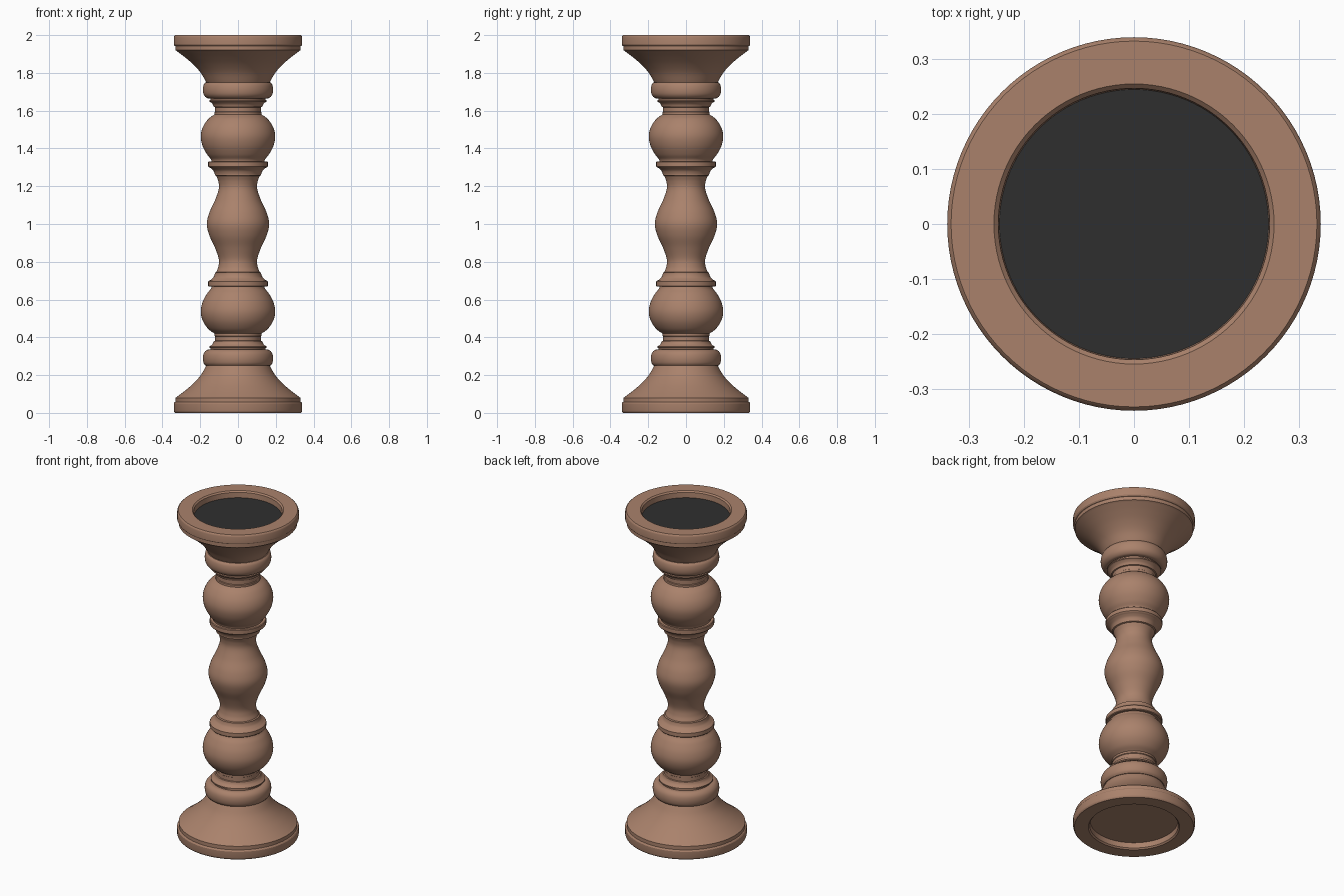
import bpy, bmesh, math
from mathutils import Vector

if "Cube" in bpy.data.objects:
    bpy.data.objects.remove(bpy.data.objects["Cube"])

SEGMENTS = 96


def material(name, color):
    m = bpy.data.materials.new(name)
    m.diffuse_color = (*color, 1)
    m.use_nodes = True
    m.node_tree.nodes["Principled BSDF"].inputs["Base Color"].default_value = m.diffuse_color
    return m


wood = material("warm brown wood", (0.40, 0.222, 0.148))
black = material("black candle plate", (0.028, 0.028, 0.028))


def curve(points, steps=6):
    """Smooth curve through the given (radius, height) points."""
    p = [Vector(q) for q in points]
    p = [2 * p[0] - p[1]] + p + [2 * p[-1] - p[-2]]
    out = []
    for a, b, c, d in zip(p, p[1:], p[2:], p[3:]):
        for i in range(steps):
            t = i / steps
            q = 0.5 * (2 * b + (c - a) * t + (2 * a - 5 * b + 4 * c - d) * t**2
                       + (3 * b - a - 3 * c + d) * t**3)
            out.append((q.x, q.y))
    return out + [tuple(points[-1])]


def lathe(name, profile, mat=wood):
    """Turn a profile, listed from bottom to top on the outside, about z."""
    bm = bmesh.new()
    rings = []
    for r, z in profile:
        if r < 1e-5:
            rings.append([bm.verts.new((0, 0, z))] * SEGMENTS)
        else:
            rings.append([bm.verts.new((r * math.cos(a), r * math.sin(a), z))
                          for a in (math.tau * i / SEGMENTS for i in range(SEGMENTS))])
    for lo, hi in zip(rings, rings[1:]):
        for i in range(SEGMENTS):
            j = (i + 1) % SEGMENTS
            bm.faces.new(dict.fromkeys((lo[i], lo[j], hi[j], hi[i])))
    mesh = bpy.data.meshes.new(name)
    bm.to_mesh(mesh)
    bm.free()
    mesh.materials.append(mat)
    obj = bpy.data.objects.new(name, mesh)
    bpy.context.collection.objects.link(obj)
    bpy.ops.object.select_all(action='DESELECT')
    obj.select_set(True)
    bpy.context.view_layer.objects.active = obj
    bpy.ops.object.shade_smooth_by_angle(angle=math.radians(30))
    return obj


def flip(profile):
    return [(r, 2 - z) for r, z in reversed(profile)]


# Profiles of the lower half; the upper half repeats them upside down
recess = [(0, 0.04), (0.245, 0.04)]
foot = ([(0.245, 0.04), (0.247, 0.008), (0.255, 0), (0.333, 0), (0.338, 0.005),
         (0.34, 0.012), (0.34, 0.05), (0.336, 0.056), (0.331, 0.058), (0.331, 0.08)]
        + curve([(0.327, 0.082), (0.28, 0.118), (0.235, 0.157), (0.197, 0.2),
                 (0.168, 0.25)]))
collar = ([(0.168, 0.25)]
          + curve([(0.172, 0.25), (0.182, 0.264), (0.186, 0.29), (0.181, 0.316),
                   (0.165, 0.333), (0.145, 0.336)], 4)
          + [(0.145, 0.343), (0.152, 0.345), (0.152, 0.352)]
          + curve([(0.146, 0.354), (0.134, 0.366), (0.128, 0.38)], 4)
          + [(0.121, 0.382), (0.121, 0.405), (0.125, 0.408), (0.125, 0.42)])
bulb = curve([(0.125, 0.42), (0.158, 0.445), (0.186, 0.487), (0.197, 0.535),
              (0.188, 0.585), (0.165, 0.63), (0.145, 0.655), (0.14, 0.668)])
band = ([(0.14, 0.668), (0.154, 0.668), (0.158, 0.672), (0.158, 0.695), (0.154, 0.7),
         (0.147, 0.703)]
        + curve([(0.144, 0.705), (0.13, 0.718), (0.123, 0.735)], 4)
        + [(0.123, 0.742), (0.115, 0.745)])

for place, turn in (("lower", list), ("upper", flip)):
    lathe(place + "_flared_foot" if place == "lower" else "upper_flared_cup", turn(foot))
    lathe(place + "_collar", turn(collar))
    lathe(place + "_bulb", turn(bulb))
    lathe(place + "_band", turn(band))

# Recessed underside and the dark plate in the cup
lathe("underside", recess)
lathe("candle_plate", flip(recess), black)

# Swelling middle of the stem
half = [(0.115, 0.745), (0.104, 0.775), (0.102, 0.815), (0.122, 0.875), (0.152, 0.94)]
lathe("stem_middle", curve(half + [(0.165, 1.0)] + flip(half)))
